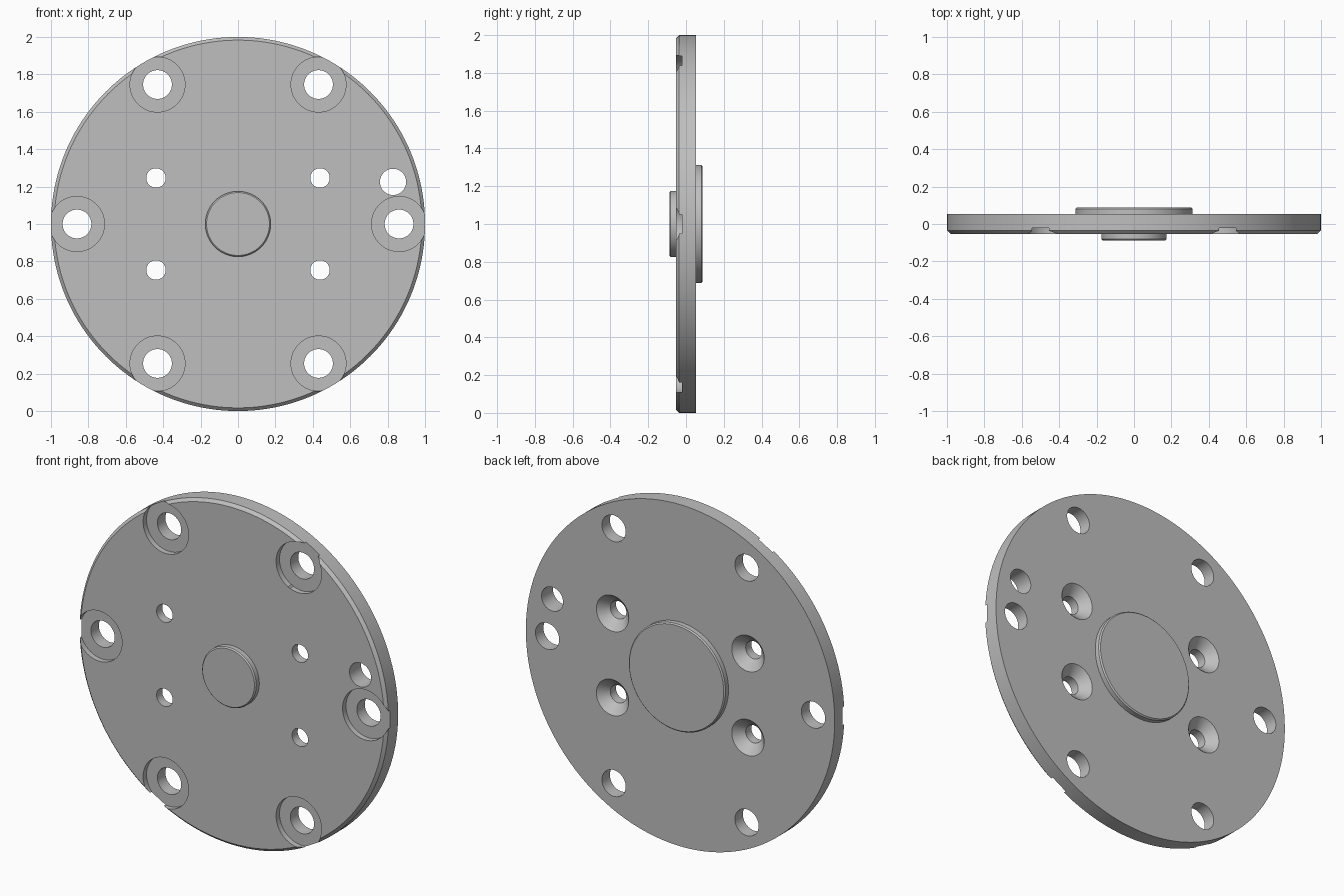
import bpy, bmesh, math

cube = bpy.data.objects.get("Cube")
if cube:
    bpy.data.objects.remove(cube, do_unlink=True)

# One plain grey for the whole part
grey = bpy.data.materials.new("machined grey")
grey.use_nodes = True
colour = (0.52, 0.52, 0.52, 1)
grey.diffuse_color = colour
grey.node_tree.nodes["Principled BSDF"].inputs["Base Color"].default_value = colour

FRONT, BACK = -0.053, 0.053      # plate faces
CENTRE_Z = 1.0


def lathe(name, profile, x=0.0, z=CENTRE_Z, segments=64):
    """Solid of revolution about the y axis; profile is (radius, y) front to back."""
    bm = bmesh.new()
    rings = []
    for r, y in profile:
        rings.append([bm.verts.new((x + r * math.cos(a), y, z + r * math.sin(a)))
                      for a in (2 * math.pi * i / segments for i in range(segments))])
    for a, b in zip(rings, rings[1:]):
        for i in range(segments):
            j = (i + 1) % segments
            bm.faces.new((a[i], a[j], b[j], b[i]))
    bm.faces.new(rings[0])
    bm.faces.new(rings[-1])
    bmesh.ops.recalc_face_normals(bm, faces=bm.faces)
    mesh = bpy.data.meshes.new(name)
    bm.to_mesh(mesh)
    bm.free()
    mesh.materials.append(grey)
    obj = bpy.data.objects.new(name, mesh)
    bpy.context.collection.objects.link(obj)
    return obj


# Disc with chamfered front rim, small front boss and wide back boss
plate = lathe("flange_plate", [
    (0.168, -0.088), (0.175, -0.081), (0.175, FRONT),
    (0.983, FRONT), (1.0, FRONT + 0.017), (1.0, BACK),
    (0.3125, BACK), (0.3125, 0.081), (0.3055, 0.088)], segments=160)

cutters = []

# Six counterbored bolt holes on a circle
for k in range(6):
    a = math.radians(60 * k)
    cutters.append(lathe("bolt_hole_cutter", [
        (0.147, -0.2), (0.147, -0.021), (0.077, -0.021), (0.077, 0.2)],
        0.861 * math.cos(a), CENTRE_Z + 0.861 * math.sin(a)))

# Plain locating hole beside the left bolt hole
a = math.radians(15.2)
cutters.append(lathe("locating_hole_cutter", [(0.07, -0.2), (0.07, 0.2)],
                     0.859 * math.cos(a), CENTRE_Z + 0.859 * math.sin(a)))

# Four screw holes, countersunk from the back
for sx in (-1, 1):
    for sz in (-1, 1):
        cutters.append(lathe("screw_hole_cutter", [
            (0.052, -0.2), (0.052, 0.0), (0.105, BACK), (0.125, BACK + 0.02)],
            sx * 0.4385, CENTRE_Z + sz * 0.246))

# Cut every hole, then discard the cutters
for c in cutters:
    c.hide_render = True
    mod = plate.modifiers.new("hole", 'BOOLEAN')
    mod.operation = 'DIFFERENCE'
    mod.solver = 'EXACT'
    mod.object = c
bpy.context.view_layer.update()
cut = bpy.data.meshes.new_from_object(
    plate.evaluated_get(bpy.context.evaluated_depsgraph_get()))
plate.modifiers.clear()
plate.data = cut
for c in cutters:
    bpy.data.objects.remove(c, do_unlink=True)

# Smooth round walls, crisp machined edges
bpy.ops.object.select_all(action='DESELECT')
plate.select_set(True)
bpy.context.view_layer.objects.active = plate
bpy.ops.object.shade_smooth_by_angle(angle=math.radians(25))
